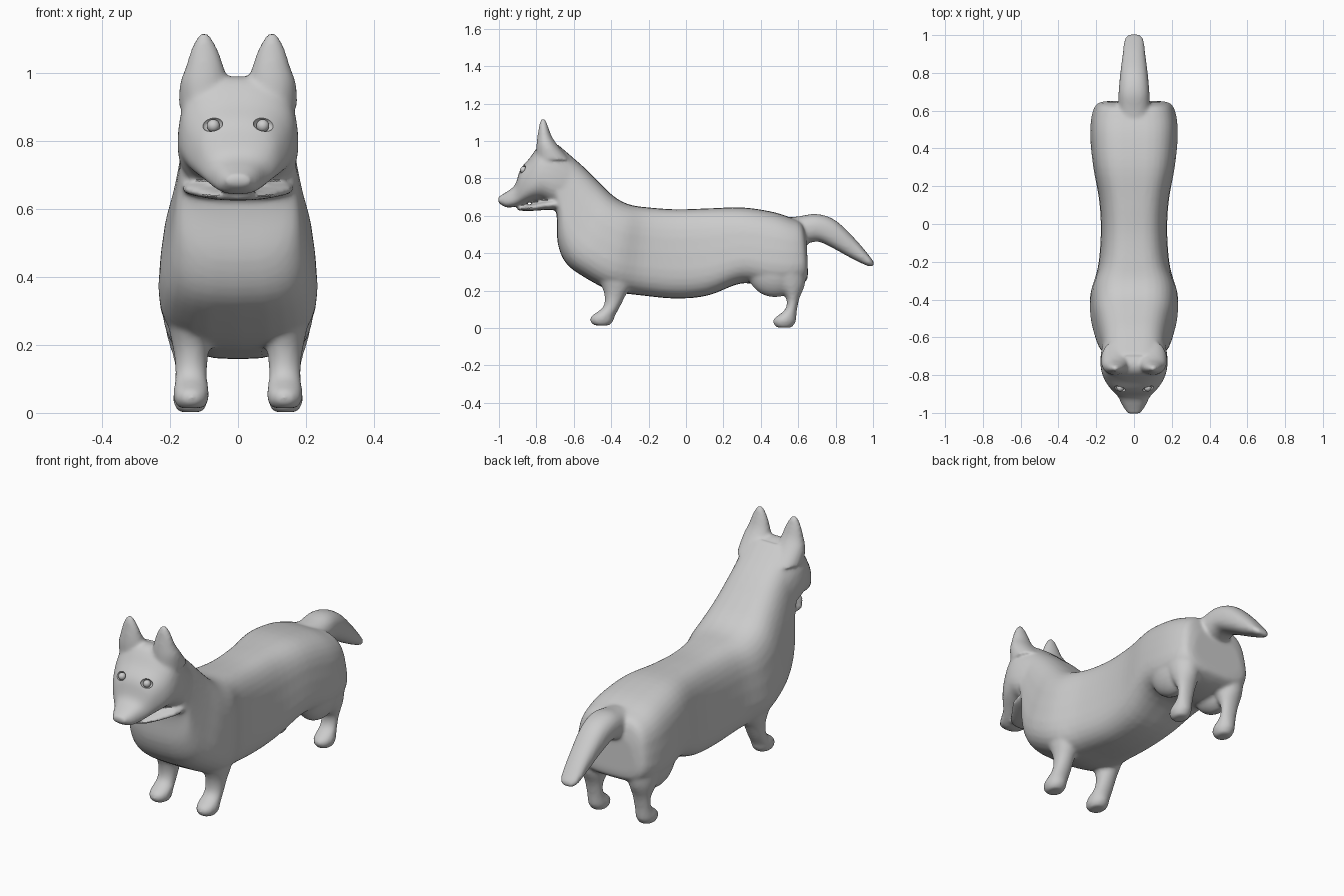
import bpy, math
from mathutils import Vector

cube = bpy.data.objects.get("Cube")
if cube:
    bpy.data.objects.remove(cube, do_unlink=True)

grey = bpy.data.materials.new("plain grey")
grey.use_nodes = True
grey.diffuse_color = (0.6, 0.6, 0.6, 1)
grey.node_tree.nodes["Principled BSDF"].inputs["Base Color"].default_value = (0.6, 0.6, 0.6, 1)


def spline(rows, steps=4):
    """Catmull-Rom through rows of numbers."""
    out = []
    for i in range(len(rows) - 1):
        a, b, c, d = (rows[max(0, min(len(rows) - 1, i + k))] for k in (-1, 0, 1, 2))
        for s in range(steps):
            t = s / steps
            out.append([0.5 * (2 * q + (r - p) * t + (2 * p - 5 * q + 4 * r - u) * t * t
                               + (3 * q - p - 3 * r + u) * t ** 3) for p, q, r, u in zip(a, b, c, d)])
    return out + [list(rows[-1])]


def power(v, e):
    return math.copysign(abs(v) ** e, v)


def skin(name, rings):
    n = len(rings[0])
    faces = [(i * n + j, i * n + (j + 1) % n, (i + 1) * n + (j + 1) % n, (i + 1) * n + j)
             for i in range(len(rings) - 1) for j in range(n)]
    faces += [tuple(reversed(range(n))), tuple(range((len(rings) - 1) * n, len(rings) * n))]
    mesh = bpy.data.meshes.new(name)
    mesh.from_pydata([p for r in rings for p in r], [], faces)
    mesh.materials.append(grey)
    obj = bpy.data.objects.new(name, mesh)
    bpy.context.collection.objects.link(obj)
    # consistent outward normals
    bpy.context.view_layer.objects.active = obj
    bpy.ops.object.select_all(action='DESELECT')
    obj.select_set(True)
    bpy.ops.object.mode_set(mode='EDIT')
    bpy.ops.mesh.select_all(action='SELECT')
    bpy.ops.mesh.normals_make_consistent(inside=False)
    bpy.ops.object.mode_set(mode='OBJECT')
    return obj


ANGLES = [2 * math.pi * k / 32 for k in range(32)]


def side_loft(name, rows, e=0.8, taper=0.0):
    """Rows: low y, low z, high y, high z, half width."""
    rings = []
    for y0, z0, y1, z1, w in spline(rows):
        ring = []
        for a in ANGLES:
            s, c = power(math.sin(a), e), power(math.cos(a), e)
            ring.append((w * c * (1 - taper * (s + 0.3)), (y0 + y1) / 2 + s * (y1 - y0) / 2,
                         (z0 + z1) / 2 + s * (z1 - z0) / 2))
        rings.append(ring)
    return skin(name, rings)


def upright_loft(name, rows, side):
    """Rows: x, front y, back y, z, half width."""
    return skin(name, [[(side * (x + w * math.cos(a)), (y0 + y1) / 2 + math.sin(a) * (y1 - y0) / 2, z)
                        for a in ANGLES] for x, y0, y1, z, w in spline(rows)])


def ball(name, loc, radii):
    bpy.ops.mesh.primitive_uv_sphere_add(segments=32, ring_count=16, location=loc)
    obj = bpy.context.object
    obj.name = name
    obj.scale = radii
    obj.data.materials.append(grey)
    bpy.ops.object.shade_smooth()
    return obj


# Torso and neck, rump to nape
parts = [side_loft("body", [
    (.652, .29, .645, .48, .15), (.64, .25, .62, .56, .20), (.57, .22, .56, .59, .227),
    (.45, .215, .46, .622, .233), (.3, .24, .3, .645, .217), (.12, .175, .12, .64, .185),
    (-.05, .158, -.05, .635, .177), (-.24, .175, -.2, .645, .192), (-.4, .2, -.3, .66, .232),
    (-.54, .27, -.38, .70, .232), (-.64, .345, -.46, .775, .21), (-.685, .45, -.54, .855, .19),
    (-.69, .58, -.62, .925, .175), (-.7, .66, -.69, .985, .172)], .62, .1)]

# Head and muzzle
parts.append(side_loft("head", [
    (-.62, .66, -.60, .90, .165), (-.70, .65, -.70, .98, .18), (-.765, .68, -.775, .985, .178),
    (-.82, .68, -.835, .91, .158), (-.865, .665, -.885, .85, .125), (-.91, .65, -.915, .765, .088),
    (-.96, .645, -.965, .725, .062), (-1.003, .67, -1.006, .70, .034)], .78, .08))

# Lower jaw
parts.append(side_loft("lower_jaw", [
    (-.66, .63, -.66, .70, .165), (-.74, .632, -.74, .685, .16), (-.80, .628, -.80, .668, .125),
    (-.86, .626, -.86, .652, .085), (-.90, .63, -.90, .646, .045)], .8))

# Tail
parts.append(side_loft("tail", [
    (.56, .46, .50, .585, .09), (.65, .455, .60, .597, .084), (.71, .462, .70, .61, .081),
    (.79, .425, .80, .575, .073), (.89, .37, .91, .47, .06), (.97, .333, .985, .38, .05),
    (1.002, .33, 1.006, .35, .03)], .85))

for label, side in (("left", 1), ("right", -1)):
    parts.append(upright_loft(label + "_front_leg", [
        (.145, -.53, -.28, .34, .075), (.14, -.46, -.29, .24, .062), (.138, -.435, -.325, .17, .05),
        (.138, -.445, -.355, .11, .047), (.138, -.505, -.38, .065, .052),
        (.138, -.512, -.39, .035, .05), (.138, -.49, -.41, .014, .036)], side))
    parts.append(upright_loft(label + "_hind_leg", [
        (.14, .42, .645, .32, .085), (.14, .48, .635, .23, .07), (.14, .535, .607, .16, .05),
        (.14, .53, .594, .10, .044), (.14, .475, .59, .055, .05),
        (.14, .465, .585, .03, .05), (.14, .485, .565, .002, .036)], side))
    parts.append(ball(label + "_thigh", (side * .135, .475, .315), (.088, .15, .15)))
    parts.append(upright_loft(label + "_ear", [
        (.1, -.80, -.62, .90, .075), (.099, -.80, -.68, .97, .072), (.098, -.795, -.715, 1.02, .056),
        (.099, -.787, -.735, 1.07, .04), (.1, -.78, -.747, 1.105, .022),
        (.1, -.772, -.757, 1.12, .008)], side))

# Blend all parts into one soft skin
bpy.ops.object.select_all(action='DESELECT')
for p in parts:
    p.select_set(True)
bpy.context.view_layer.objects.active = parts[0]
bpy.ops.object.join()
dog = bpy.context.object
dog.name = "dog_body"
remesh = dog.modifiers.new("blend", 'REMESH')
remesh.mode = 'VOXEL'
remesh.voxel_size = 0.009
soften = dog.modifiers.new("soften", 'SMOOTH')
soften.factor = 0.5
soften.iterations = 9
for m in ("blend", "soften"):
    bpy.ops.object.modifier_apply(modifier=m)

# Eye sockets cut into the face, with eyeballs resting inside
for label, side in (("left", 1), ("right", -1)):
    hit, spot, normal, _ = dog.ray_cast(Vector((side * .075, -2, .85)), Vector((0, 1, 0)))
    socket = ball(label + "_socket_cutter", spot, (.031, .022, .023))
    socket.rotation_euler = (0, side * .15, side * .35)
    socket.hide_render = True
    socket.hide_set(True)
    cut = dog.modifiers.new(label + "_socket", 'BOOLEAN')
    cut.operation = 'DIFFERENCE'
    cut.object = socket
    ball(label + "_eye", spot - normal * .008, (.019, .019, .019))

bpy.ops.object.select_all(action='DESELECT')
dog.select_set(True)
bpy.context.view_layer.objects.active = dog
for m in [m.name for m in dog.modifiers]:
    bpy.ops.object.modifier_apply(modifier=m)
for o in [o for o in bpy.data.objects if o.name.endswith("cutter")]:
    bpy.data.objects.remove(o, do_unlink=True)
bpy.ops.object.shade_smooth_by_angle(angle=math.radians(40))
